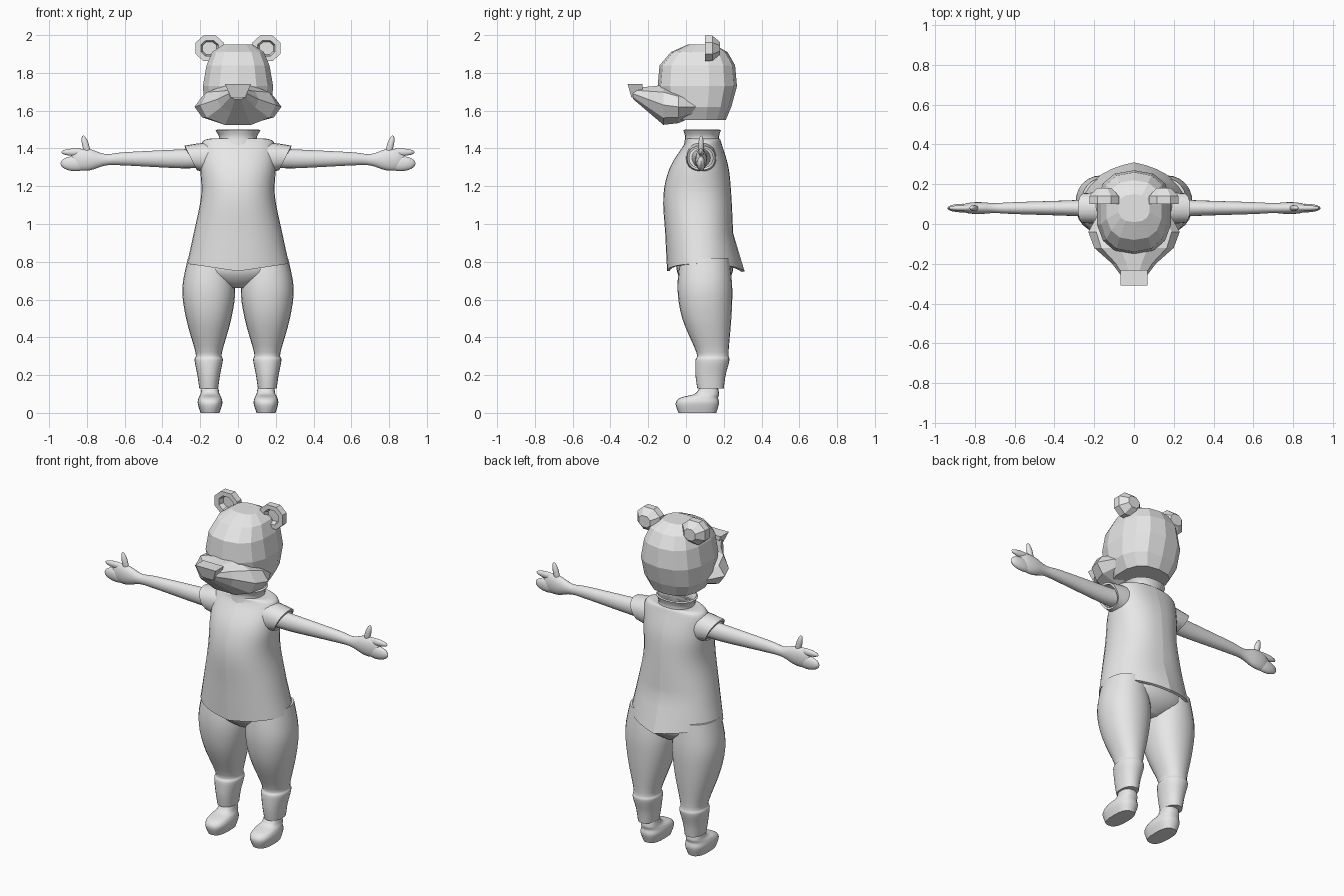
import bpy, bmesh, math
from mathutils import Matrix, Vector

cube = bpy.data.objects.get("Cube")
if cube:
    bpy.data.objects.remove(cube, do_unlink=True)

clay = bpy.data.materials.new("light_grey")
clay.use_nodes = True
clay.diffuse_color = (0.8, 0.8, 0.8, 1)
clay.node_tree.nodes["Principled BSDF"].inputs["Base Color"].default_value = clay.diffuse_color


def finish(name, bm, smooth=True, mirror=False, seam=False):
    """Turn a bmesh into a shaded, optionally mirrored object."""
    for face in bm.faces:
        face.smooth = smooth
    mesh = bpy.data.meshes.new(name)
    bm.to_mesh(mesh)
    bm.free()
    if smooth:
        mesh.set_sharp_from_angle(angle=math.radians(50))
    if seam:
        for edge in mesh.edges:
            if all(abs(mesh.vertices[v].co.x) < 0.001 for v in edge.vertices):
                edge.use_edge_sharp = True
    mesh.materials.append(clay)
    part = bpy.data.objects.new(name, mesh)
    bpy.context.collection.objects.link(part)
    if mirror:
        modifier = part.modifiers.new("mirror", "MIRROR")
        modifier.use_mirror_merge = False


def spline(keys, steps):
    """Add in-between rings along a smooth curve through the key rings."""
    keys = [Vector((*key, 0) if len(key) == 3 else key) for key in keys]
    rings = []
    for i in range(len(keys) - 1):
        p, q = keys[i], keys[i + 1]
        before, after = keys[max(i - 1, 0)], keys[min(i + 2, len(keys) - 1)]
        for step in range(steps):
            u = step / steps
            blend = p.lerp(q, u * u * (3 - 2 * u))
            tangent = (q - before) * (1 - u) - (after - p) * u
            blend += tangent * (u * (1 - u) / 2)
            rings.append(blend)
    return rings + [keys[-1]]


def loft(name, axis, origin, keys, sides=20, power=2.2, steps=4, turn=0,
         wall=0, bend=None, mirror=False, seam=False):
    """Skin rings (position, half width, half depth, shift) along an axis.
    One step gives flat facets; a wall makes an open, hollow shell."""
    bm = bmesh.new()
    origin = Vector(origin)
    loops = []
    for t, wide, deep, shift in spline(keys, steps):
        loop = []
        for i in range(sides):
            angle = math.tau * (i + turn) / sides
            c, s = math.cos(angle), math.sin(angle)
            a = wide * math.copysign(abs(c) ** (2 / power), c)
            b = deep * math.copysign(abs(s) ** (2 / power), s) + shift
            local = Vector({"x": (t, a, b), "y": (a, t, b), "z": (a, b, t)}[axis])
            if bend:
                bend(local)
            loop.append(bm.verts.new(local + origin))
        loops.append(loop)
    for low, high in zip(loops, loops[1:]):
        for i in range(sides):
            j = (i + 1) % sides
            bm.faces.new((low[i], low[j], high[j], high[i]))
    if not wall:
        bm.faces.new(loops[0])
        bm.faces.new(loops[-1])
    bmesh.ops.recalc_face_normals(bm, faces=bm.faces)
    if wall:
        bmesh.ops.solidify(bm, geom=bm.faces[:], thickness=wall)
    finish(name, bm, steps > 1, mirror, seam)


def ball(name, centre, size, tilt=0):
    """Mirrored pair of stretched, tilted spheres."""
    bm = bmesh.new()
    place = Matrix.Translation(centre) @ Matrix.Rotation(math.radians(tilt), 4, "Y")
    bmesh.ops.create_uvsphere(bm, u_segments=16, v_segments=12, radius=1,
                              matrix=place @ Matrix.Diagonal((*size, 1)))
    finish(name, bm, mirror=True)


# Head: faceted cranium, broad cheeks tapering into the snout, nose block
loft("head", "z", (0, .06, 0),
     [(1.55, .14, .15), (1.62, .18, .18), (1.73, .19, .21), (1.84, .17, .2),
      (1.91, .14, .15, .01), (1.95, .08, .07, .02)],
     sides=14, power=2.5, steps=1, turn=.5)
loft("muzzle", "y", (0, 0, 1.62),
     [(.05, .18, .05), (-.04, .23, .09), (-.12, .2, .11, .01),
      (-.2, .11, .07, .04), (-.28, .05, .03, .07)],
     sides=10, steps=1)
loft("nose", "z", (0, -.26, 1.7), [(-.03, .04, .03), (.04, .07, .04, -.01)],
     sides=4, power=20, steps=1, turn=.5)

# Ears: blunt discs with a recessed front and a tapered back
ear_profile = [(.03, .04), (0, .05), (0, .08), (.04, .08), (.08, .04)]
loft("ears", "y", (.15, .1, 1.93), [(y, r, r * .9) for y, r in ear_profile],
     sides=8, steps=1, turn=.5, mirror=True)

# Neck: open flared tube
loft("neck", "z", (0, .085, 0), [(1.4, .1, .09), (1.46, .09, .08), (1.5, .11, .09)],
     wall=.01)


# Shirt: centre seam, hem dipping at the middle and kicked out behind
def drape(point):
    low = max(0, .95 - point.z) / .16
    middle = max(0, 1 - abs(point.x) / .27)
    point.z -= .04 * low * middle
    if point.y > 0:
        point.y += .05 * low * middle


loft("shirt", "z", (0, .07, 0),
     [(.79, .27, .18, .01), (.95, .235, .18), (1.15, .195, .18, -.01),
      (1.3, .2, .155), (1.42, .195, .1, .02), (1.45, .16, .09, .02),
      (1.45, .1, .08, .02)],
     sides=32, wall=.015, bend=drape, seam=True)


# Sleeves: short cuffs whose opening leans outward at the top
def lean(point):
    point.x += point.z * max(0, point.x - .15) * 5


loft("sleeves", "x", (0, .08, 1.35),
     [(.1, .08, .08), (.17, .08, .08), (.25, .075, .065)],
     wall=.012, bend=lean, mirror=True)

# Arms with wrist and palm, then mitten fingers and thumb
loft("arms", "x", (0, .08, 1.34),
     [(.18, .05, .05, .01), (.3, .04, .05, .005), (.6, .03, .035, .005),
      (.7, .025, .03), (.78, .03, .055), (.84, .025, .055), (.88, .01, .03)],
     power=2, mirror=True)
ball("upper_fingers", (.86, .08, 1.38), (.075, .015, .02))
ball("lower_fingers", (.86, .08, 1.32), (.08, .022, .04))
ball("thumbs", (.805, .08, 1.41), (.018, .015, .06), tilt=15)

# Trousers: a seat joining two tapering legs with baggy knees
loft("trouser_seat", "z", (0, .1, 0),
     [(.66, .05, .07), (.7, .17, .12), (.76, .24, .15), (.86, .22, .14)],
     sides=28)
loft("trouser_legs", "z", (.155, .1, 0),
     [(.13, .05, .07, .03), (.2, .06, .08, .03), (.28, .075, .09, .04),
      (.32, .07, .085, .04), (.5, .12, .13, .01), (.66, .14, .145),
      (.82, .11, .13)],
     sides=24, mirror=True)

# Shoes: rounded toe, flat sole and narrow ankle
loft("shoes", "z", (.148, .06, 0),
     [(0, .05, .1), (.05, .065, .115), (.08, .06, .1, .01),
      (.1, .05, .065, .05), (.13, .045, .05, .06)],
     power=2.6, mirror=True)
